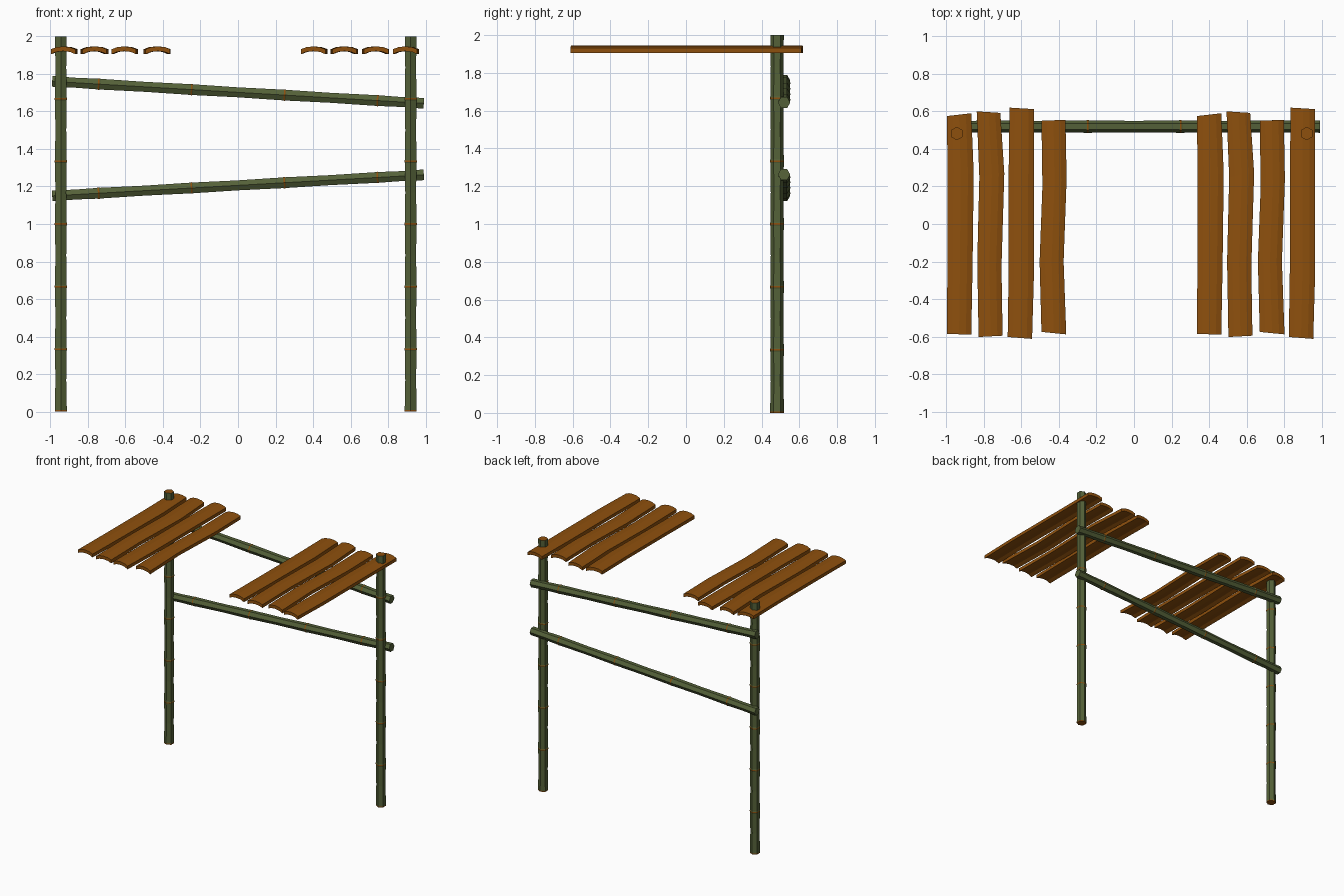
import bpy, bmesh, math
from mathutils import Vector, Matrix

cube = bpy.data.objects.get("Cube")
if cube:
    bpy.data.objects.remove(cube, do_unlink=True)


def make_material(name, color):
    m = bpy.data.materials.new(name)
    m.use_nodes = True
    m.diffuse_color = (*color, 1)
    m.node_tree.nodes["Principled BSDF"].inputs["Base Color"].default_value = (*color, 1)
    return m


GREEN = make_material("bamboo green", (0.09, 0.12, 0.04))
BROWN = make_material("wood brown", (0.27, 0.08, 0.004))


def finish(name, bm, materials):
    bmesh.ops.recalc_face_normals(bm, faces=bm.faces)
    mesh = bpy.data.meshes.new(name)
    bm.to_mesh(mesh)
    bm.free()
    for m in materials:
        mesh.materials.append(m)
    obj = bpy.data.objects.new(name, mesh)
    bpy.context.collection.objects.link(obj)
    return obj


def loft(bm, sections):
    """Skin closed sections; returns the side faces per band and the two caps."""
    rings = [[bm.verts.new(p) for p in s] for s in sections]
    n = len(rings[0])
    bands = [[bm.faces.new((a[i], a[(i + 1) % n], b[(i + 1) % n], b[i])) for i in range(n)]
             for a, b in zip(rings, rings[1:])]
    return bands, [bm.faces.new(rings[0]), bm.faces.new(rings[-1])]


def bamboo(name, start, end, joints, radius, brown_caps):
    """Six-sided cane, narrowed between joints, with raised brown joint rings."""
    start, end = Vector(start), Vector(end)
    axis = end - start
    length = axis.length
    half = 0.004
    waist = radius * 0.9
    stations = [(0, radius * 0.97, False)]
    if brown_caps:
        stations = [(0, radius, True), (2 * half, radius, False)]
    last = 0
    for t in joints:
        z = t * length
        stations += [((last + z) / 2, waist, False),
                     (z - 2 * half, radius * 0.97, False),
                     (z - half, radius * 1.03, True),
                     (z + half, radius * 1.03, False),
                     (z + 2 * half, radius * 0.97, False)]
        last = z
    stations += [((last + length) / 2, waist, False), (length, radius * 0.97, False)]
    bm = bmesh.new()
    angles = [math.radians(90 + 60 * i) for i in range(6)]
    bands, caps = loft(bm, [[(r * math.cos(a), r * math.sin(a), z) for a in angles]
                            for z, r, _ in stations])
    for band, (_, _, brown) in zip(bands, stations):
        for f in band:
            f.material_index = int(brown)
    for f in caps:
        f.material_index = int(brown_caps)
    tilt = Matrix.Rotation(math.atan2(axis.x, axis.z), 4, 'Y')
    bm.transform(Matrix.Translation(start) @ tilt)
    return finish(name, bm, [GREEN, BROWN])


# Upright posts
for side, x in (("right", -0.944), ("left", 0.92)):
    bamboo(side + "_post", (x, 0.482, 0), (x, 0.482, 2),
           [i / 6 for i in range(1, 6)], 0.037, True)

# Sloping cross rails behind the posts
for name, z0, z1 in (("upper_rail", 1.76, 1.643), ("lower_rail", 1.15, 1.262)):
    bamboo(name, (-0.99, 0.519, z0), (0.99, 0.519, z1),
           [i / 8 for i in (1, 3, 5, 7)], 0.034, False)

# Plank outlines: (left x, left y, right x, right y) from the back end to the front end
PLANKS = {
    "a": [(0, .575, .13, .59), (.004, .27, .143, .27), (.003, -.22, .137, -.22), (0, -.585, .13, -.59)],
    "b": [(0, .6, .126, .592), (.014, .25, .147, .27), (.003, -.2, .132, -.23), (.01, -.602, .138, -.595)],
    "c": [(.01, .62, .14, .612), (.005, .27, .139, .25), (.005, -.25, .139, -.3), (0, -.602, .13, -.612)],
    "d": [(.01, .55, .138, .555), (.015, .2, .144, .24), (0, -.2, .128, -.2), (.01, -.575, .142, -.588)],
}
# Arched board cross-section: (fraction of width, height)
ARCH = [(0, 1.905), (0.22, 1.917), (0.5, 1.921), (0.78, 1.917), (1, 1.905),
        (1, 1.931), (0.78, 1.942), (0.5, 1.946), (0.22, 1.942), (0, 1.931)]


def plank(name, kind, x):
    bm = bmesh.new()
    loft(bm, [[(x + xl + (xr - xl) * t, yl + (yr - yl) * t, z) for t, z in ARCH]
              for xl, yl, xr, yr in PLANKS[kind]])
    return finish(name, bm, [BROWN])


# Two groups of four roof planks
for side, layout in (("right", zip("abcd", (-0.997, -0.838, -0.673, -0.503))),
                     ("left", zip("abdc", (0.335, 0.493, 0.66, 0.825)))):
    for i, (kind, x) in enumerate(layout, 1):
        plank(f"{side}_plank_{i}", kind, x)
